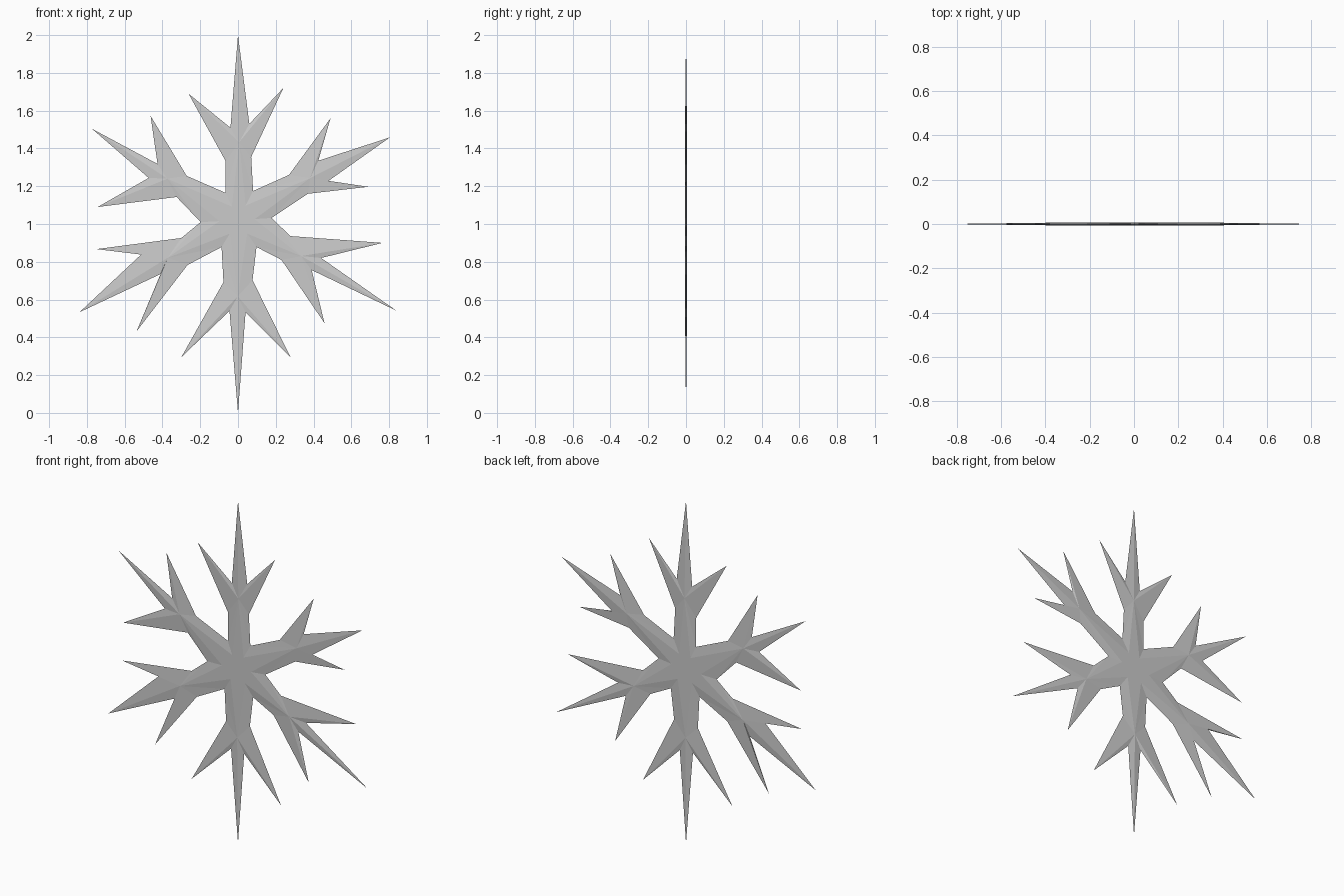
import bpy, bmesh
from mathutils import Vector

if "Cube" in bpy.data.objects:
    bpy.data.objects.remove(bpy.data.objects["Cube"])

H = 0.006          # half thickness along the ridges
HUB = (0.0, 1.02)  # middle of the flake (x, z)

# Each arm, clockwise: valley, shoulder, side tip, notch, main tip, notch, side tip, shoulder
ARMS = [
    [(-.066, 1.165), (-.066, 1.334), (-.262, 1.69), (-.04, 1.51),
     (0, 2), (.06, 1.53), (.24, 1.72), (.07, 1.355)],
    [(.08, 1.175), (.27, 1.26), (.49, 1.56), (.425, 1.335),
     (.805, 1.459), (.463, 1.217), (.69, 1.197), (.37, 1.16)],
    [(.177, 1.032), (.278, .936), (.765, .90), (.44, .82),
     (.839, .541), (.39, .756), (.458, .475), (.23, .81)],
    [(.098, .878), (.077, .703), (.278, .295), (.04, .533),
     (0, 0), (-.045, .54), (-.30, .295), (-.077, .692)],
    [(-.087, .878), (-.267, .783), (-.537, .432), (-.41, .735),
     (-.839, .533), (-.51, .841), (-.75, .867), (-.30, .926)],
    [(-.198, 1.01), (-.325, 1.143), (-.743, 1.09), (-.473, 1.244),
     (-.773, 1.504), (-.426, 1.318), (-.463, 1.573), (-.272, 1.255)],
]

bm = bmesh.new()


def vert(p, y=0.0):
    return bm.verts.new((p[0], y, p[1]))


# Sharp outer rim shared by both sides
rim = [[vert(p) for p in arm] for arm in ARMS]
n = len(ARMS)

# Front and back relief: flat hub, ridge to each fork, facets down to the rim
for y in (-H, H):
    hub = Vector(HUB)
    inner = [vert(hub.lerp(Vector(a[0]), 0.5), y) for a in ARMS]
    bm.faces.new(inner)
    for i, arm in enumerate(ARMS):
        j = (i + 1) % n
        mid = sum((Vector(arm[k]) for k in (1, 3, 5, 7)), Vector((0, 0))) / 4
        fork = vert(mid, y)
        bm.faces.new((inner[i], fork, inner[j]))
        loop = rim[i] + [rim[j][0]]
        for a, b in zip(loop, loop[1:]):
            bm.faces.new((a, b, fork))
        bm.faces.new((rim[i][0], fork, inner[i]))
        bm.faces.new((rim[j][0], inner[j], fork))

bmesh.ops.recalc_face_normals(bm, faces=bm.faces[:])
mesh = bpy.data.meshes.new("snowflake")
bm.to_mesh(mesh)
bm.free()
obj = bpy.data.objects.new("snowflake", mesh)
bpy.context.collection.objects.link(obj)
